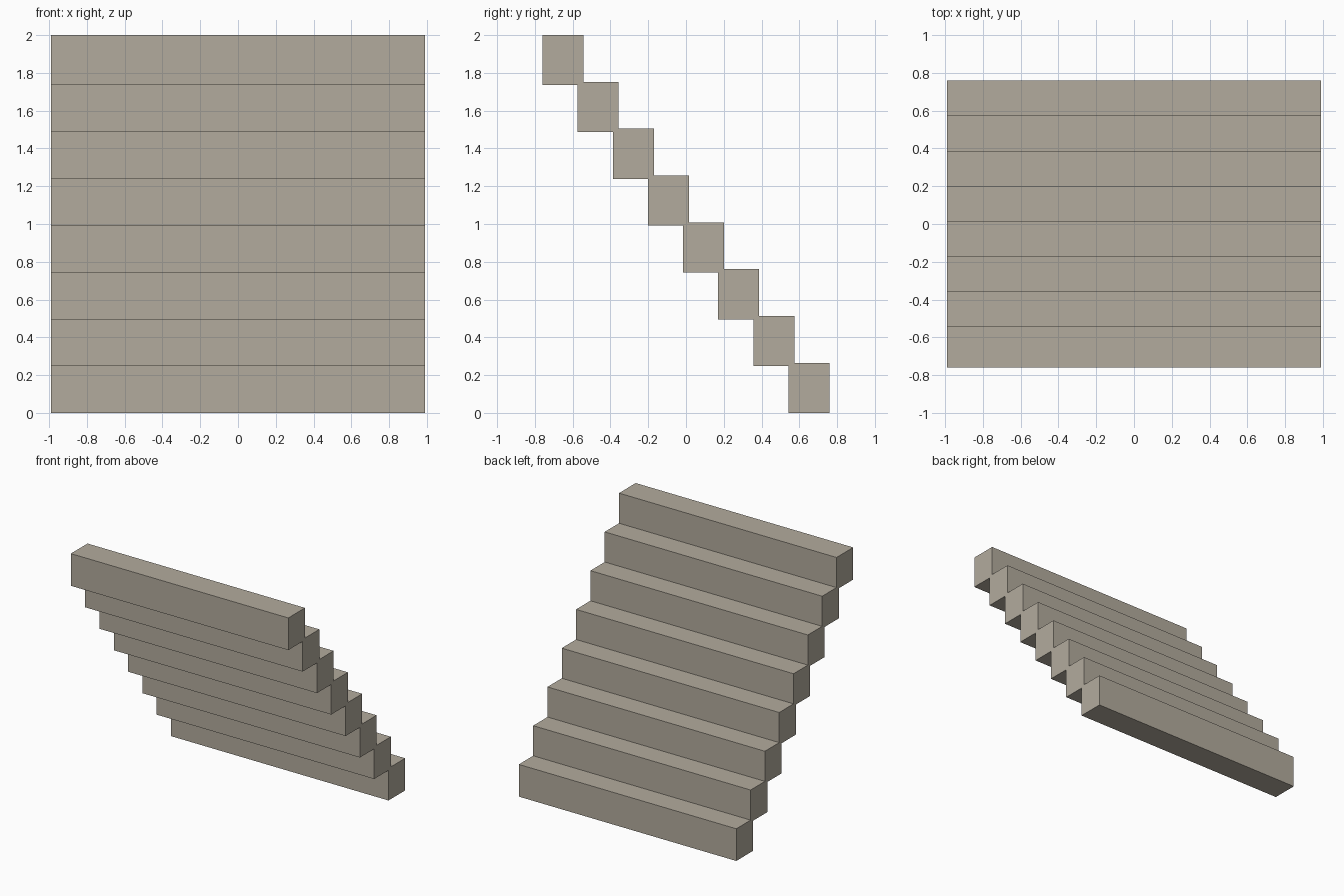
import bpy, bmesh

if "Cube" in bpy.data.objects:
    bpy.data.objects.remove(bpy.data.objects["Cube"])

STEPS = 8
HALF_X, HALF_Y, TOP = 0.99, 0.76, 2.0
DEPTH, HEIGHT = 0.217, 0.265                 # one step block
RUN = (2 * HALF_Y - DEPTH) / (STEPS - 1)     # shift in y per step
RISE = (TOP - HEIGHT) / (STEPS - 1)          # shift in z per step

stone = bpy.data.materials.new("warm_grey_stone")
stone.diffuse_color = (0.45, 0.41, 0.34, 1)
stone.use_nodes = True
stone.node_tree.nodes["Principled BSDF"].inputs["Base Color"].default_value = stone.diffuse_color

# Stepped side profile: treads on the way up, undersides on the way down
treads, undersides = [], []
for i in range(STEPS):
    back, z = HALF_Y - i * RUN, i * RISE
    front = back - DEPTH
    treads += [(back, z if i == 0 else z - RISE + HEIGHT), (back, z + HEIGHT)]
    undersides += [(front, z), (front, z + HEIGHT if i == STEPS - 1 else z + RISE)]
profile = treads + undersides[::-1]

# Extrude the profile across the width
bm = bmesh.new()
side = bm.faces.new([bm.verts.new((-HALF_X, y, z)) for y, z in profile])
# close the bottom: the profile already runs from the last underside to the first tread
ext = bmesh.ops.extrude_face_region(bm, geom=[side], use_keep_orig=True)
moved = [v for v in ext["geom"] if isinstance(v, bmesh.types.BMVert)]
bmesh.ops.translate(bm, verts=moved, vec=(2 * HALF_X, 0, 0))
bmesh.ops.recalc_face_normals(bm, faces=bm.faces)

mesh = bpy.data.meshes.new("stair_flight")
bm.to_mesh(mesh)
bm.free()
mesh.materials.append(stone)
bpy.context.collection.objects.link(bpy.data.objects.new("stair_flight", mesh))
